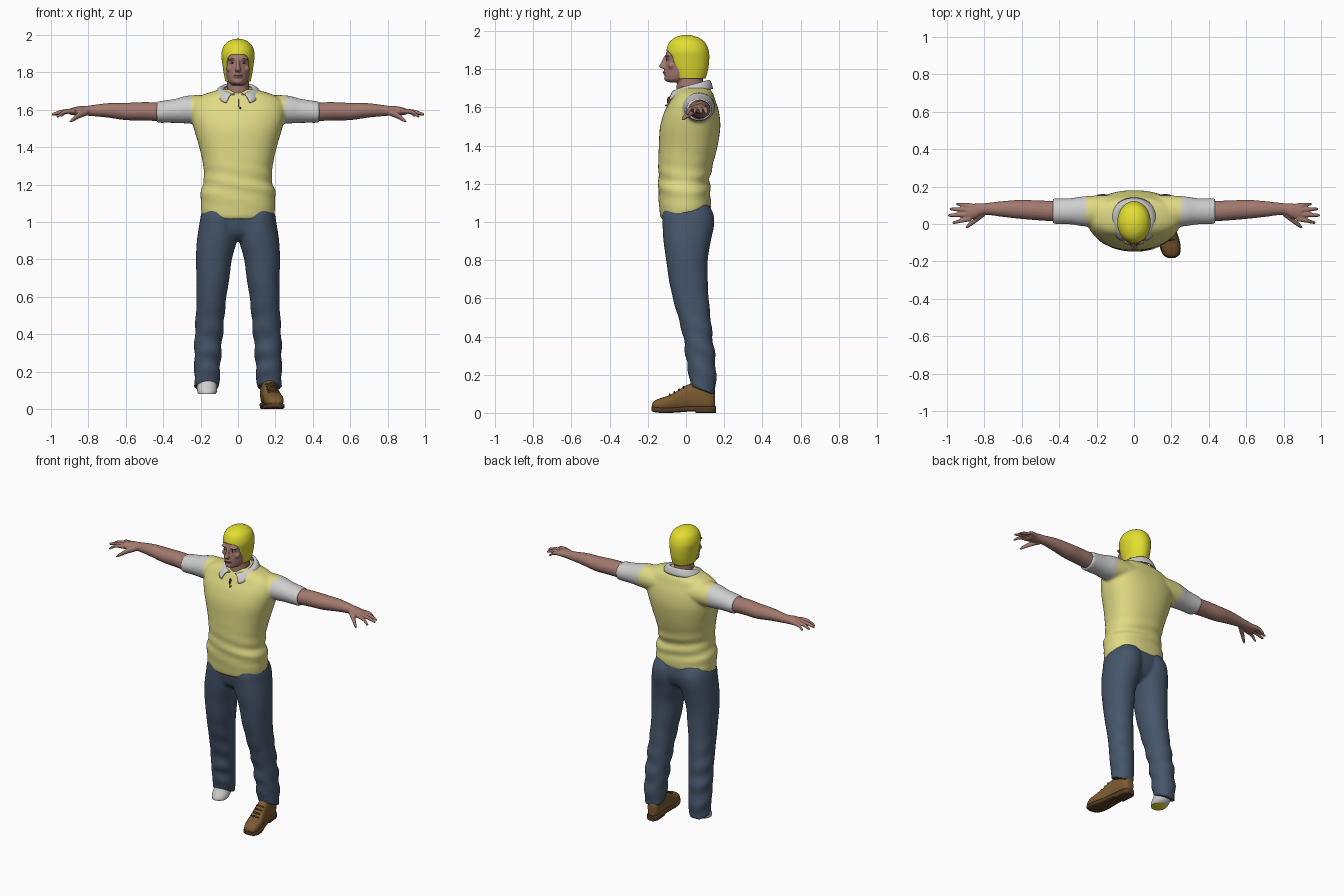
import bpy, bmesh
from math import sin, cos, pi, exp
from mathutils import Vector, Matrix

cube = bpy.data.objects.get("Cube")
if cube:
    bpy.data.objects.remove(cube, do_unlink=True)


def material(name, *rgb):
    m = bpy.data.materials.new(name)
    m.use_nodes = True
    m.diffuse_color = (*rgb, 1)
    bsdf = m.node_tree.nodes["Principled BSDF"]
    bsdf.inputs["Base Color"].default_value = (*rgb, 1)
    bsdf.inputs["Roughness"].default_value = 0.8
    return m


SKIN = material("skin", .36, .19, .155)
HELMET = material("bright yellow", .76, .73, .03)
SHIRT = material("pale yellow", .74, .70, .23)
WHITE = material("light grey cloth", .62, .62, .62)
JEANS = material("denim blue", .06, .092, .145)
LEATHER = material("brown leather", .2, .105, .032)
SOLE = material("dark brown", .09, .045, .018)
LIPS = material("lip brown", .24, .10, .085)
DARK = material("dark eye", .03, .02, .02)


def smooth_path(stations, steps):
    """Catmull-Rom interpolation of a list of tuples."""
    pts = [Vector(s) for s in stations]
    out = []
    for i in range(len(pts) - 1):
        a, b = pts[max(i - 1, 0)], pts[i]
        c, d = pts[i + 1], pts[min(i + 2, len(pts) - 1)]
        for k in range(steps):
            t = k / steps
            out.append(b + (c - a) * (t / 2) + (a * 2 - b * 5 + c * 4 - d) * (t * t / 2)
                       + (b * 3 - a - c * 3 + d) * (t ** 3 / 2))
    return out + [pts[-1]]


def loft(bm, axis, stations, power=2.0, side=1, steps=5, segs=40, deform=None):
    """Skin superellipse rings (position, centre a, centre b, radius a, radius b)."""
    rings = []
    for t, ca, cb, ra, rb in smooth_path(stations, steps):
        ring = []
        for k in range(segs):
            c, s = cos(2 * pi * k / segs), sin(2 * pi * k / segs)
            a = ca + ra * abs(c) ** (2 / power) * (1 if c > 0 else -1)
            b = cb + rb * abs(s) ** (2 / power) * (1 if s > 0 else -1)
            p = Vector({"x": (t, a, b), "y": (a, t, b), "z": (a, b, t)}[axis])
            if deform:
                p = deform(p)
            p.x *= side
            ring.append(bm.verts.new(p))
        rings.append(ring)
    for r, q in zip(rings, rings[1:]):
        for k in range(segs):
            n = (k + 1) % segs
            bm.faces.new((r[k], r[n], q[n], q[k]))
    bm.faces.new(rings[0])
    bm.faces.new(rings[-1])


def finish(name, bm, *mats, voxel=0, relax=0, angle=50):
    """Make the object; optionally fuse overlapping pieces into one skin."""
    bmesh.ops.recalc_face_normals(bm, faces=bm.faces)
    me = bpy.data.meshes.new(name)
    bm.to_mesh(me)
    bm.free()
    ob = bpy.data.objects.new(name, me)
    bpy.context.collection.objects.link(ob)
    if voxel:
        r = ob.modifiers.new("fuse", "REMESH")
        r.mode, r.voxel_size = "VOXEL", voxel
        if relax:
            s = ob.modifiers.new("relax", "SMOOTH")
            s.iterations = relax
        deps = bpy.context.evaluated_depsgraph_get()
        ob.data = bpy.data.meshes.new_from_object(ob.evaluated_get(deps))
        ob.modifiers.clear()
    ob.data.materials.clear()
    for m in mats:
        ob.data.materials.append(m)
    bpy.ops.object.select_all(action="DESELECT")
    ob.select_set(True)
    bpy.context.view_layer.objects.active = ob
    bpy.ops.object.shade_smooth_by_angle(angle=angle * pi / 180)
    return ob


def ball(bm, centre, size):
    bmesh.ops.create_uvsphere(bm, u_segments=20, v_segments=12, radius=1,
                              matrix=Matrix.Translation(centre) @ Matrix.Diagonal((*size, 1)))


# Polo shirt: torso and sleeves fused, sleeves coloured by distance from the centre
def shirt_folds(p):
    low = exp(-((p.z - 1.2) / .09) ** 2)
    fold = .006 * low * sin(75 * p.z + 14 * p.x + 6 * p.y)
    hem = max(0, (1.15 - p.z) / .12)
    return Vector((p.x * (1 + fold * 3), p.y + fold * (1 if p.y > 0 else -.6), p.z + .17 * p.y * hem))


bm = bmesh.new()
loft(bm, "z", [(1.035, 0, -.005, .182, .122), (1.06, 0, -.003, .197, .134), (1.17, 0, -.01, .198, .136),
               (1.22, 0, -.01, .182, .134), (1.31, 0, -.001, .187, .144), (1.4, 0, .012, .207, .154),
               (1.5, 0, .022, .236, .158), (1.58, 0, .03, .252, .142), (1.64, 0, .037, .242, .116),
               (1.68, 0, .04, .19, .098), (1.71, 0, .04, .09, .07)], power=2.3, segs=64, deform=shirt_folds)
for side in (1, -1):
    loft(bm, "x", [(.1, .07, 1.6, .085, .075), (.25, .068, 1.602, .082, .076),
                   (.34, .068, 1.594, .07, .064), (.435, .068, 1.587, .068, .057)], side=side)
shirt = finish("polo_shirt", bm, SHIRT, WHITE, voxel=.009, relax=5)
for f in shirt.data.polygons:
    f.material_index = int(abs(f.center.x) > .252)

# Folded collar, open at the front with two points
bm = bmesh.new()
rows, cols = 8, 60
grid = []
for i in range(cols + 1):
    a = -pi / 2 + .2 + (2 * pi - .4) * i / cols
    front = max(0, -sin(a)) ** 3
    top = Vector((.074 * cos(a), .03 + .084 * sin(a), 1.712 + .028 * sin(a)))
    low = Vector((.128 * cos(a), .03 + .112 * sin(a), 1.68 + .018 * sin(a) - .025 * front))
    low.x += .04 * front * (1 if cos(a) > 0 else -1)
    low.y -= .012 * front
    line = []
    for j in range(rows + 1):
        t = j / rows
        p = top.lerp(low, t)
        p.z += .022 * sin(pi * t)
        line.append(bm.verts.new(p))
    grid.append(line)
for g, h in zip(grid, grid[1:]):
    for j in range(rows):
        bm.faces.new((g[j], h[j], h[j + 1], g[j + 1]))
collar = finish("collar", bm, WHITE)
collar.modifiers.new("cloth", "SOLIDIFY").thickness = .008

# Placket slit and button
bm = bmesh.new()
ball(bm, (.012, -.098, 1.61), (.005, .012, .006))
ball(bm, (.004, -.088, 1.635), (.002, .012, .022))
finish("placket_button", bm, SOLE)

# Bare arms with hands
for side, name in ((1, "left_arm"), (-1, "right_arm")):
    bm = bmesh.new()
    loft(bm, "x", [(.4, .068, 1.588, .056, .05), (.5, .072, 1.592, .053, .049), (.6, .078, 1.591, .051, .046),
                   (.7, .08, 1.597, .042, .038), (.8, .08, 1.595, .031, .027),
                   (.85, .069, 1.594, .04, .025), (.9, .064, 1.59, .044, .017)], side=side)
    for y, tip_x, tip_y, tip_z in ((.098, .95, .107, 1.568), (.076, .985, .08, 1.574),
                                   (.051, .995, .046, 1.576), (.028, .97, .007, 1.565)):
        mid = (.88 + tip_x) / 2
        loft(bm, "x", [(.87, y, 1.593, .013, .014), (mid, (y + tip_y) / 2, 1.59, .0115, .012),
                       (tip_x - .005, tip_y, tip_z, .008, .008), (tip_x, tip_y, tip_z, .004, .004)],
             side=side, segs=14)
    loft(bm, "x", [(.8, .06, 1.59, .02, .018), (.85, .02, 1.57, .017, .017), (.885, -.008, 1.547, .012, .012),
                   (.9, -.018, 1.536, .006, .006)], side=side, segs=14)
    finish(name, bm, SKIN, voxel=.005, relax=3)


# Jeans: pelvis and both legs fused, with slanting trouser hems
def trouser_hem(p):
    drop = max(0, min(1, (.3 - p.z) / .19))
    crease = .004 * sin(55 * p.z + 20 * p.y) * exp(-((p.z - .3) / .25) ** 2)
    return Vector((p.x + crease, p.y + crease, p.z - .38 * (p.y - .09) * drop))


bm = bmesh.new()
loft(bm, "z", [(.9, 0, .0, .06, .06), (.94, 0, .005, .15, .105), (1.0, 0, .01, .198, .125),
               (1.06, 0, .005, .19, .125), (1.1, 0, .0, .175, .115)], power=2.3)
for side in (1, -1):
    loft(bm, "z", [(.115, .167, .088, .066, .064), (.2, .165, .085, .069, .073), (.3, .162, .075, .072, .077),
                   (.4, .156, .062, .075, .077), (.5, .149, .044, .077, .085), (.6, .142, .025, .08, .094),
                   (.7, .134, .012, .088, .102), (.8, .129, .005, .096, .109), (.9, .113, .006, .107, .124),
                   (.98, .103, .012, .105, .135), (1.04, .098, .01, .1, .134), (1.09, .09, .005, .09, .115)],
         power=2.15, side=side, deform=trouser_hem)
finish("jeans", bm, JEANS, voxel=.009, relax=5)

# Sock on the right foot, which has no shoe
bm = bmesh.new()
loft(bm, "z", [(.08, -.165, .04, .046, .05), (.1, -.165, .055, .053, .062), (.15, -.165, .08, .052, .055),
               (.2, -.165, .085, .045, .05)])
sock = finish("right_sock", bm, WHITE, HELMET)
for f in sock.data.polygons:
    f.material_index = int(f.center.z < .0805)

# Left shoe: upper, sole, heel and laces
bm = bmesh.new()
loft(bm, "y", [(-.178, .2, .034, .02, .015), (-.165, .199, .038, .038, .025), (-.13, .195, .045, .05, .034),
               (-.08, .187, .052, .052, .043), (-.03, .177, .068, .046, .058), (.02, .169, .082, .042, .07),
               (.08, .162, .085, .042, .073), (.13, .157, .078, .038, .066), (.152, .155, .065, .022, .045)],
     power=2.4)
finish("left_shoe_upper", bm, LEATHER, voxel=.006, relax=3)
bm = bmesh.new()
loft(bm, "y", [(-.181, .2, .022, .02, .012), (-.165, .199, .018, .043, .014), (-.13, .195, .014, .055, .014),
               (-.08, .187, .014, .055, .014), (-.02, .175, .018, .046, .014), (.04, .166, .022, .043, .014),
               (.13, .157, .022, .041, .014), (.156, .155, .022, .024, .014)], power=4)
loft(bm, "y", [(.05, .165, .012, .042, .012), (.13, .157, .012, .04, .012), (.156, .155, .012, .024, .012)], power=4)
finish("left_shoe_sole", bm, SOLE)
bm = bmesh.new()
for k in range(4):
    ball(bm, (.187 - .004 * k, -.085 + .024 * k, .094 + .013 * k), (.03, .005, .008))
finish("left_shoe_laces", bm, SOLE)

# Head: skull, neck, nose, brow and chin fused
bm = bmesh.new()
loft(bm, "z", [(1.63, 0, .03, .068, .078), (1.7, 0, .02, .06, .07), (1.8, 0, .025, .058, .065)])
loft(bm, "z", [(1.732, 0, -.055, .03, .038), (1.75, 0, -.045, .05, .062), (1.79, 0, -.012, .066, .098),
               (1.84, 0, 0, .074, .106), (1.89, 0, .003, .078, .106), (1.94, 0, .003, .06, .07)])
loft(bm, "z", [(1.803, 0, -.112, .014, .012), (1.815, 0, -.118, .016, .024), (1.835, 0, -.112, .01, .019),
               (1.868, 0, -.102, .009, .014)], segs=16)
ball(bm, (0, -.098, 1.752), (.025, .017, .016))
ball(bm, (0, -.106, 1.782), (.024, .014, .014))
for side in (1, -1):
    ball(bm, (side * .03, -.094, 1.872), (.026, .016, .008))
    ball(bm, (side * .043, -.075, 1.82), (.02, .018, .018))
finish("head", bm, SKIN, voxel=.0045, relax=3)

# Face details
bm = bmesh.new()
ball(bm, (0, -.11, 1.784), (.023, .012, .007))
finish("lips", bm, LIPS)
for name, mat, y, size in (("eyes", WHITE, -.092, (.012, .012, .005)), ("irises", DARK, -.1, (.005, .006, .005)),
                           ("eyebrows", DARK, -.1, (.017, .009, .003))):
    bm = bmesh.new()
    for side in (1, -1):
        ball(bm, (side * .03, y, 1.873 if name == "eyebrows" else 1.852), size)
    finish(name, bm, mat)

# Helmet shell with an arched face opening
bm = bmesh.new()
loft(bm, "z", [(1.752, 0, .02, .068, .083), (1.8, 0, .015, .077, .101), (1.86, 0, .011, .086, .111),
               (1.9, 0, .008, .089, .11), (1.94, 0, .006, .077, .094), (1.965, 0, .004, .052, .064),
               (1.977, 0, .002, .024, .03), (1.98, 0, 0, .004, .005)], steps=10, segs=112)
gone = []
for f in bm.faces:
    c = f.calc_center_median()
    width = .05 + .012 * min(1, (c.z - 1.75) / .1)
    arch = abs(c.x / width) ** 4 + (max(0, c.z - 1.8) / .098) ** 4 < 1
    if (c.y < 0 and arch) or len(f.verts) > 4 and c.z < 1.8:
        gone.append(f)
bmesh.ops.delete(bm, geom=gone, context="FACES")
helmet = finish("helmet", bm, HELMET)
shell = helmet.modifiers.new("shell", "SOLIDIFY")
shell.thickness, shell.offset = .008, -1
